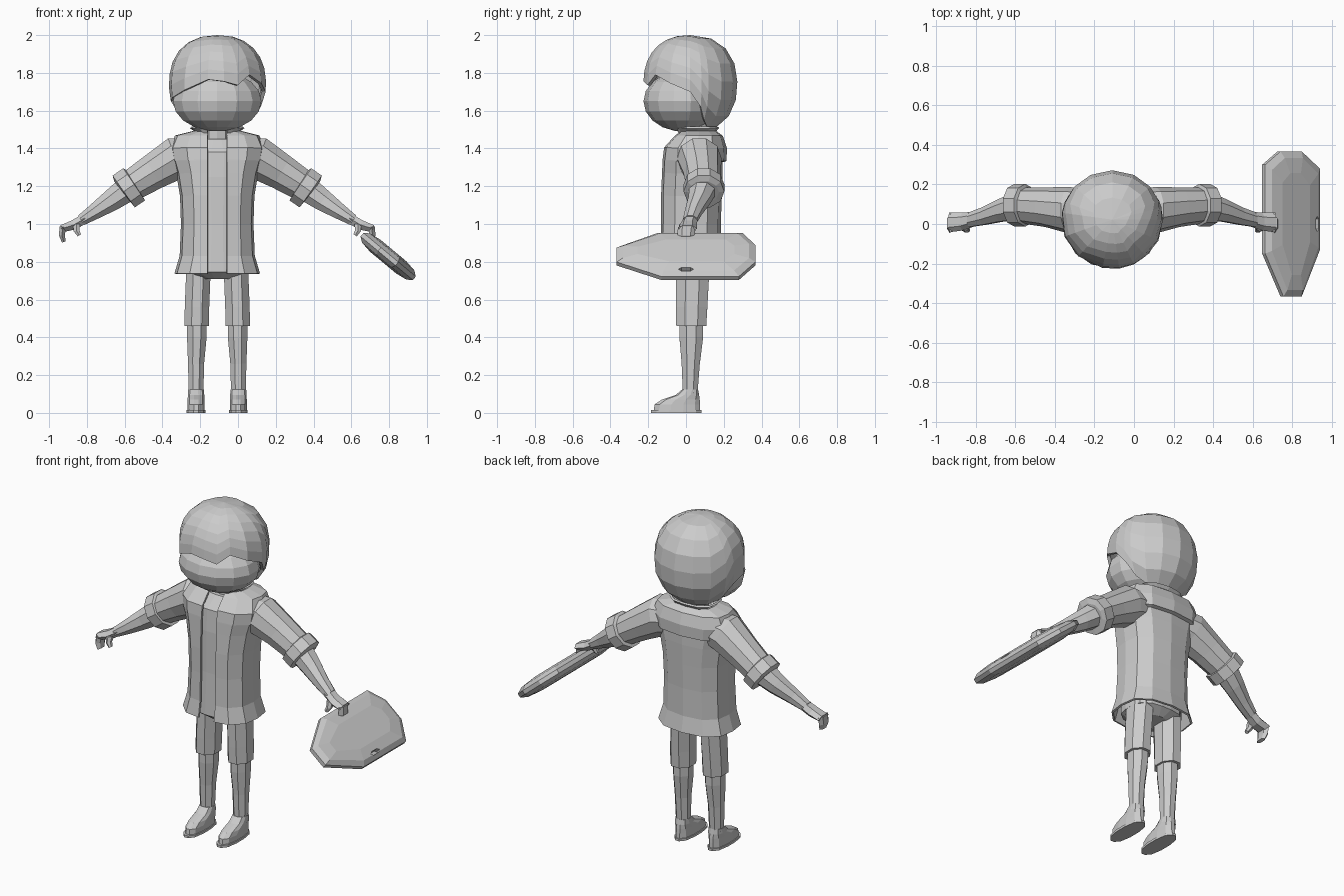
import bpy, bmesh, math
from mathutils import Vector, Matrix

CX = -0.11  # body centre line; body parts are built around x = 0 and shifted here
grey = bpy.data.materials.new("plain grey")
grey.diffuse_color = (0.6, 0.6, 0.6, 1)


def loft(name, rings, closed=True, cap=True, mirror=False, thick=0, x=CX):
    """Skin a list of equal-length point rings."""
    bm = bmesh.new()
    rows = [[bm.verts.new(p) for p in r] for r in rings]
    n = len(rows[0])
    for a, b in zip(rows, rows[1:]):
        for i in range(n if closed else n - 1):
            j = (i + 1) % n
            bm.faces.new((a[i], a[j], b[j], b[i]))
    if cap:
        bm.faces.new(rows[0][::-1])
        bm.faces.new(rows[-1])
    bmesh.ops.remove_doubles(bm, verts=bm.verts, dist=1e-5)
    bmesh.ops.recalc_face_normals(bm, faces=bm.faces)
    me = bpy.data.meshes.new(name)
    bm.to_mesh(me)
    bm.free()
    me.materials.append(grey)
    ob = bpy.data.objects.new(name, me)
    bpy.context.collection.objects.link(ob)
    ob.location.x = x
    if mirror:
        ob.modifiers.new("mirror", 'MIRROR')
    if thick:
        s = ob.modifiers.new("thickness", 'SOLIDIFY')
        s.thickness = thick
    return ob


def oval(cx, z, hw, yf, yb, n=12, p=2.0):
    """Horizontal rounded outline between yf and yb."""
    pts = []
    for i in range(n):
        a = 2 * math.pi * (i + 0.5) / n
        c, s = math.cos(a), math.sin(a)
        k = (abs(c) ** p + abs(s) ** p) ** (-1 / p)
        pts.append((cx + hw * k * c, (yf + yb) / 2 + (yb - yf) / 2 * k * s, z))
    return pts


def tube(name, stations, n=8, mirror=True):
    """Tube along (x, y, z, radius across, radius in y)."""
    P = [Vector(s[:3]) for s in stations]
    rings = []
    for i, s in enumerate(stations):
        t = P[min(i + 1, len(P) - 1)] - P[max(i - 1, 0)]
        t = Vector((t.x, 0, t.z)).normalized()
        v = t.cross(Vector((0, 1, 0)))
        angles = [2 * math.pi * (k + 0.5) / n for k in range(n)]
        rings.append([P[i] + v * s[3] * math.cos(a) + Vector((0, s[4] * math.sin(a), 0))
                      for a in angles])
    return loft(name, rings, mirror=mirror)


# Head: faceted egg under the hair
rings = []
for i in range(9):
    a = math.pi * (0.06 + 0.88 * i / 8)
    s, z = math.sin(a), 1.65 + 0.16 * math.cos(a)
    rings.append(oval(0, z, 0.24 * s, -0.02 - 0.205 * s, -0.02 + 0.205 * s, 14))
loft("head", rings)

# Hair: dome whose rim height changes around the head (angle from front, rim z)
rim = [(-180, 1.51), (-155, 1.51), (-132, 1.51), (-111, 1.56), (-98, 1.65), (-70, 1.67),
       (-42, 1.71), (-11, 1.765), (8, 1.755), (25, 1.735), (42, 1.79), (65, 1.745),
       (90, 1.70), (104, 1.62), (113, 1.55), (132, 1.51), (155, 1.51)]
rings = []
for k in range(8):
    row = []
    for deg, zr in rim:
        f = math.radians(deg)
        end = math.acos(max(-1, (zr - 1.74) / 0.26))
        t = math.cos(end * k / 7)
        r = (1 - abs(t) ** 2.3) ** (1 / 2.3) if k else 0
        row.append((0.258 * r * math.sin(f), 0.022 - 0.25 * r * math.cos(f), 1.74 + 0.26 * t))
    rings.append(row)
loft("hair", rings, cap=False, thick=0.02)

# Neck
loft("neck", [oval(0, z, 0.075, -0.01, 0.13, 10) for z in (1.38, 1.54)])

# Shirt under the jacket
loft("shirt", [oval(0, z, hw, yf, yb, 16, 3) for z, hw, yf, yb in (
    (0.71, 0.07, -0.07, 0.10), (0.745, 0.165, -0.115, 0.15), (1.0, 0.155, -0.103, 0.15),
    (1.25, 0.17, -0.1, 0.16), (1.38, 0.18, -0.09, 0.16), (1.45, 0.10, -0.03, 0.14))])

# Jacket: open front, flared hem, yoke step on the back, standing collar
half = [(0.65, -0.93), (0.94, -0.55), (1, 0), (0.94, 0.55), (0.6, 0.9), (0, 1)]
rings = []
for z, hw, yf, yb in ((0.735, 0.215, -0.14, 0.19), (0.83, 0.187, -0.125, 0.172),
                      (1.0, 0.18, -0.12, 0.172), (1.15, 0.185, -0.12, 0.178),
                      (1.27, 0.205, -0.115, 0.182), (1.335, 0.225, -0.112, 0.185),
                      (1.34, 0.23, -0.112, 0.205), (1.40, 0.24, -0.105, 0.205),
                      (1.46, 0.215, -0.05, 0.185), (1.48, 0.13, -0.025, 0.16),
                      (1.47, 0.09, -0.025, 0.145), (1.515, 0.135, -0.04, 0.165)):
    c, d = (yf + yb) / 2, (yb - yf) / 2
    rings.append([(0.05, yf, z)] + [(hw * a, c + d * b, z) for a, b in half])
loft("jacket", rings, closed=False, cap=False, mirror=True, thick=0.012)

# Arms: sleeve, rolled cuff, forearm, hand
tube("sleeves", [(0.09, 0.07, 1.37, 0.09, 0.10), (0.22, 0.07, 1.348, 0.118, 0.118),
                 (0.34, 0.085, 1.275, 0.10, 0.10), (0.475, 0.095, 1.19, 0.085, 0.09)], 10)
tube("cuffs", [(0.435, 0.095, 1.213, 0.085, 0.085), (0.44, 0.095, 1.21, 0.108, 0.108),
               (0.495, 0.095, 1.172, 0.108, 0.108), (0.50, 0.095, 1.168, 0.075, 0.08)], 10)
tube("forearms", [(0.47, 0.092, 1.19, 0.075, 0.078), (0.56, 0.07, 1.125, 0.062, 0.062),
                  (0.65, 0.04, 1.065, 0.045, 0.048), (0.72, 0.022, 1.02, 0.032, 0.04)])
tube("hands", [(0.70, 0.025, 1.03, 0.03, 0.038), (0.76, 0.012, 0.995, 0.03, 0.045),
               (0.825, 0.008, 0.975, 0.022, 0.05)], 6)
tube("fingers", [(0.818, 0.005, 0.985, 0.02, 0.048), (0.822, 0, 0.94, 0.018, 0.045),
                 (0.812, -0.005, 0.905, 0.012, 0.035)], 6)
tube("thumbs", [(0.745, -0.01, 1.0, 0.022, 0.025), (0.745, -0.025, 0.965, 0.018, 0.018),
                (0.73, -0.03, 0.94, 0.012, 0.014)], 6)

# Legs: shorts, shins, shoes with thin soles
tube("shorts", [(0.109, 0.028, 0.46, 0.07, 0.086), (0.107, 0.03, 0.56, 0.07, 0.09),
                (0.10, 0.035, 0.74, 0.07, 0.095), (0.095, 0.035, 0.80, 0.07, 0.095)])
tube("shins", [(0.112, 0.022, 0.10, 0.042, 0.042), (0.112, 0.025, 0.26, 0.046, 0.052),
               (0.108, 0.028, 0.40, 0.056, 0.068), (0.108, 0.028, 0.50, 0.056, 0.068)])
loft("shoes", [oval(0.112, z, hw, yf, yb, 12, 2.6) for z, hw, yf, yb in (
    (0.012, 0.045, -0.172, 0.077), (0.045, 0.045, -0.168, 0.076), (0.07, 0.045, -0.13, 0.074),
    (0.095, 0.044, -0.055, 0.07), (0.125, 0.042, -0.02, 0.064))], mirror=True)
loft("soles", [oval(0.112, z, 0.05, -0.188, 0.085, 12, 2.6) for z in (0, 0.014)], mirror=True)

# Board held in one hand, tilted along its width
outline = [(-0.18, 0.3), (-0.08, 0.367), (0.06, 0.367), (0.18, 0.28), (0.18, -0.13),
           (0.06, -0.367), (-0.06, -0.367), (-0.18, -0.15)]
U, W, C = Vector((0.77, 0, -0.64)), Vector((0.64, 0, 0.77)), Vector((0.795, 0, 0.828))
board = loft("board", [[C + U * u * s + W * w + Vector((0, v * (0.4 + 0.6 * s), 0))
                        for u, v in outline]
                       for s, w in ((0.5, -0.042), (0.85, -0.032), (1, -0.012),
                                    (1, 0.012), (0.85, 0.032), (0.5, 0.042))], x=0)

# Slot cut near the outer edge of the board
cutter = loft("slot_cutter", [[C + U * (0.145 + a * 0.011) + W * w + Vector((0, b, 0))
                               for a, b in ((-1, -0.025), (-1, 0.025), (0, 0.04),
                                            (1, 0.025), (1, -0.025), (0, -0.04))]
                              for w in (0.008, 0.07)], x=0)
cutter.hide_render = True
cutter.hide_viewport = True
cut = board.modifiers.new("slot", 'BOOLEAN')
cut.operation = 'DIFFERENCE'
cut.solver = 'EXACT'
cut.object = cutter
